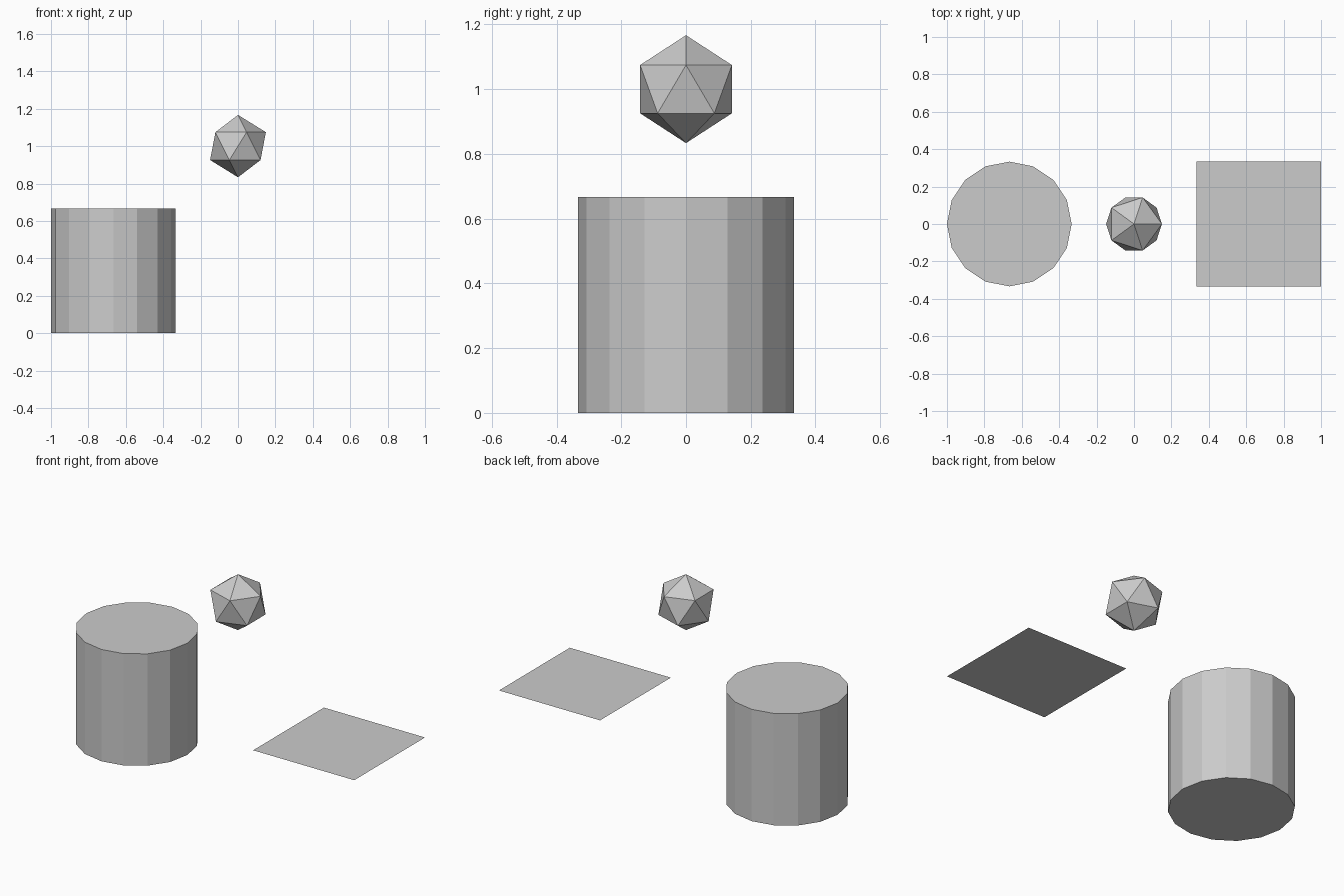
import bpy

if "Cube" in bpy.data.objects:
    bpy.data.objects.remove(bpy.data.objects["Cube"])

T = 1 / 3

# 16-sided solid drum, standing on the floor
bpy.ops.mesh.primitive_cylinder_add(vertices=16, radius=T, depth=2 * T,
                                    location=(-2 * T, 0, T))
bpy.context.object.name = "cylinder"

# single-sided square sheet, floating at half the drum's height
bpy.ops.mesh.primitive_plane_add(size=2 * T, location=(2 * T, 0, T))
bpy.context.object.name = "square_plane"

# floating twenty-sided ball
bpy.ops.mesh.primitive_ico_sphere_add(subdivisions=1, radius=T / 2,
                                      location=(0, 0, 1))
bpy.context.object.name = "icosahedron"
